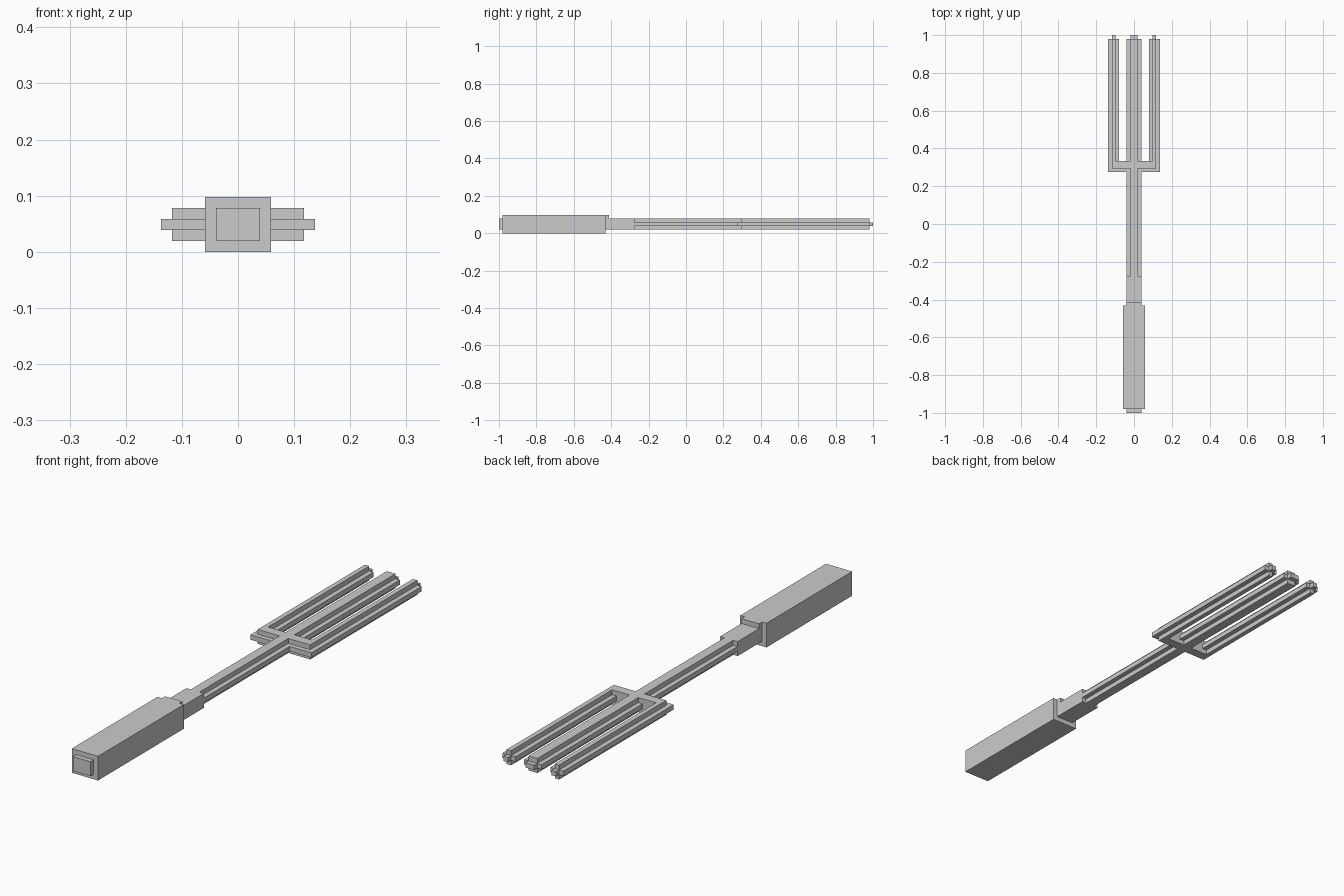
import bpy, bmesh

if "Cube" in bpy.data.objects:
    bpy.data.objects.remove(bpy.data.objects["Cube"])

U = 2 / 102  # one block unit


def plate(name, half, z0, z1):
    """Extrude a right-hand outline, mirrored over x = 0, from z0 to z1."""
    outline = half + [(-x, y) for x, y in reversed(half)]
    bm = bmesh.new()
    face = bm.faces.new([bm.verts.new((x * U, y * U, z0 * U)) for x, y in outline])
    top = bmesh.ops.extrude_face_region(bm, geom=[face])["geom"]
    verts = [v for v in top if isinstance(v, bmesh.types.BMVert)]
    bmesh.ops.translate(bm, verts=verts, vec=(0, 0, (z1 - z0) * U))
    bmesh.ops.recalc_face_normals(bm, faces=bm.faces)
    mesh = bpy.data.meshes.new(name)
    bm.to_mesh(mesh)
    bm.free()
    obj = bpy.data.objects.new(name, mesh)
    bpy.context.collection.objects.link(obj)
    return obj


def block(name, half_width, y0, y1, z0, z1):
    return plate(name, [(half_width, y0), (half_width, y1)], z0, z1)


# Handle with end cap, top lip and neck
block("handle", 3, -50, -22, 0, 5)
block("end_cap", 2, -51, -50, 1, 4)
block("handle_lip", 2, -22, -21, 4, 5)
block("neck", 2, -22, -14, 1, 4)

# Wide middle layer of shaft, crossbar and three tines with pointed ends
fork = plate("fork", [(2, -14), (2, 14), (7, 14), (7, 50), (6, 50), (6, 51),
                      (5, 51), (5, 50), (4, 50), (4, 17), (2, 17), (2, 50),
                      (1, 50), (1, 51)], 2, 3)

# Narrow raised ridge on both faces, merged into the fork
ridge = plate("fork_ridge", [(1, -14), (1, 15), (6, 15), (6, 50), (5, 50),
                             (5, 17), (1, 17), (1, 50)], 1, 4)
ridge.hide_render = True
ridge.hide_viewport = True
union = fork.modifiers.new("merge_ridge", "BOOLEAN")
union.operation = "UNION"
union.solver = "EXACT"
union.object = ridge
